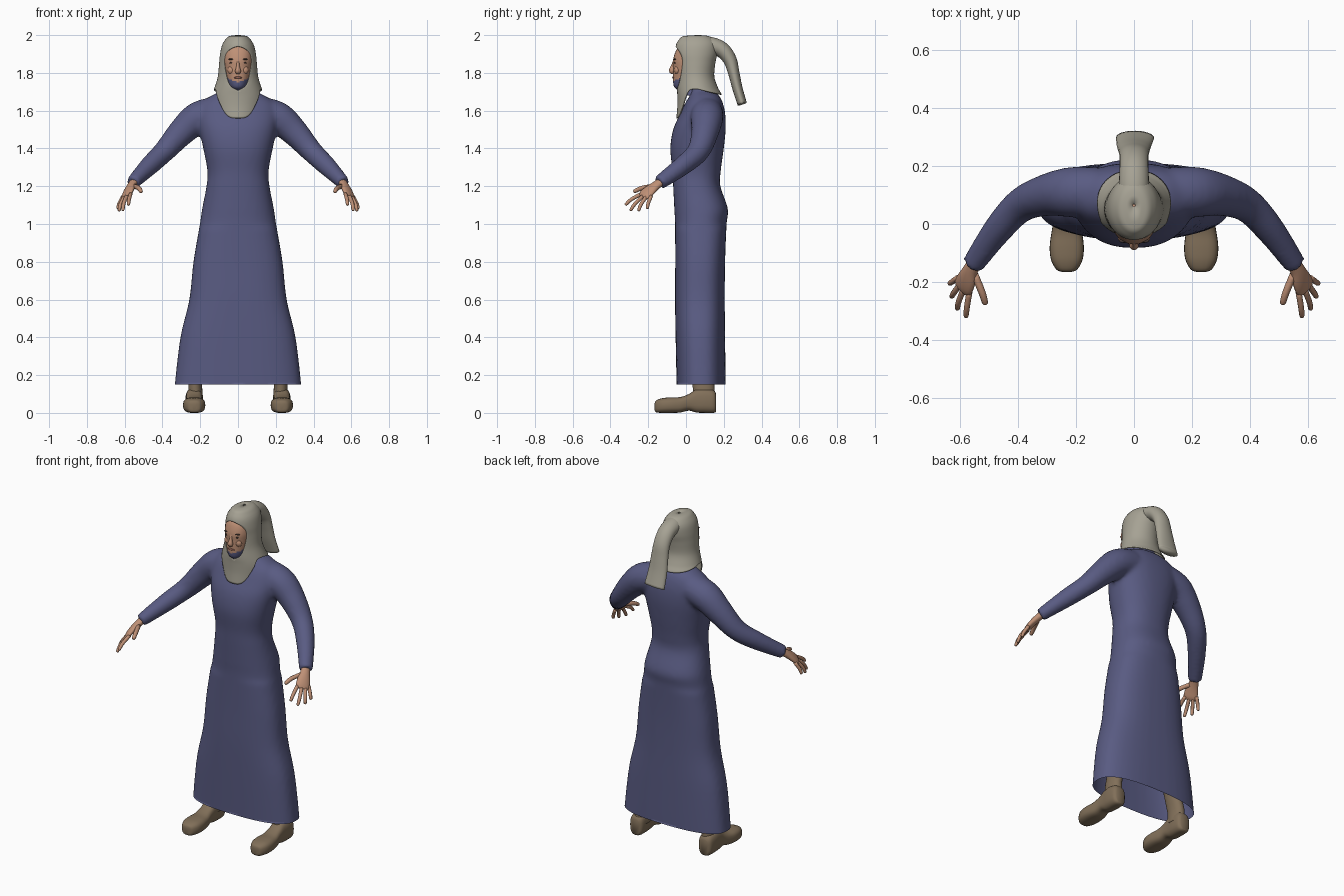
import bpy, bmesh, math
from mathutils import Vector

cube = bpy.data.objects.get("Cube")
if cube:
    bpy.data.objects.remove(cube, do_unlink=True)


def material(name, rgb):
    m = bpy.data.materials.new(name)
    m.use_nodes = True
    m.diffuse_color = (*rgb, 1)
    m.node_tree.nodes["Principled BSDF"].inputs["Base Color"].default_value = (*rgb, 1)
    return m


BLUE = material("blue cloth", (0.10, 0.105, 0.225))
GREY = material("grey cloth", (0.38, 0.36, 0.295))
SKIN = material("skin", (0.52, 0.28, 0.18))
BROWN = material("brown leather", (0.22, 0.16, 0.10))
DARK = material("dark brown", (0.06, 0.04, 0.035))
LIP = material("lip", (0.30, 0.13, 0.10))


def spline(rows, k=5):
    """Smooth a list of equal-length tuples with a Catmull-Rom curve."""
    out = []
    for i in range(len(rows) - 1):
        a, b, c, d = (rows[min(max(j, 0), len(rows) - 1)] for j in range(i - 1, i + 3))
        for s in range(k):
            t = s / k
            out.append(tuple(
                q + t / 2 * (r - p + t * (2 * p - 5 * q + 4 * r - w + t * (3 * (q - r) + w - p)))
                for p, q, r, w in zip(a, b, c, d)))
    return out + [rows[-1]]


def loft(name, rings, mat, closed=True):
    """Skin a stack of rings; closed lofts wrap round and get end caps."""
    bm = bmesh.new()
    grid = [[bm.verts.new(p) for p in ring] for ring in rings]
    n = len(grid[0])
    for a, b in zip(grid, grid[1:]):
        for i in range(n if closed else n - 1):
            j = (i + 1) % n
            bm.faces.new((a[i], a[j], b[j], b[i]))
    if closed:
        bm.faces.new(grid[0])
        bm.faces.new(grid[-1])
    bmesh.ops.remove_doubles(bm, verts=bm.verts, dist=0.0002)
    bmesh.ops.recalc_face_normals(bm, faces=bm.faces)
    me = bpy.data.meshes.new(name)
    bm.to_mesh(me)
    bm.free()
    me.materials.append(mat)
    ob = bpy.data.objects.new(name, me)
    bpy.context.collection.objects.link(ob)
    me.shade_smooth()
    return ob


def power(v, p):
    return math.copysign(abs(v) ** (2 / p), v)


def section(z, rx, yf, yb, n=40, p=2.3):
    """Horizontal rounded section from front yf to back yb."""
    c, r = (yf + yb) / 2, (yb - yf) / 2
    angles = [2 * math.pi * i / n for i in range(n)]
    return [(rx * power(math.sin(a), p), c - r * power(math.cos(a), p), z) for a in angles]


def tube(name, path, mat, ref, n=16, k=4, side=1):
    """Elliptical tube along (x, y, z, radius along ref, other radius)."""
    rows = spline(path, k)
    pts = [Vector(r[:3]) for r in rows]
    rings = []
    for i, (p, row) in enumerate(zip(pts, rows)):
        t = (pts[min(i + 1, len(pts) - 1)] - pts[max(i - 1, 0)]).normalized()
        u = Vector(ref)
        u = (u - t * u.dot(t)).normalized()
        v = t.cross(u)
        ring = []
        for j in range(n):
            a = 2 * math.pi * j / n
            q = p + u * row[3] * math.cos(a) + v * row[4] * math.sin(a)
            ring.append((q.x * side, q.y, q.z))
        rings.append(ring)
    return loft(name, rings, mat)


def ball(name, loc, scale, mat):
    bpy.ops.mesh.primitive_uv_sphere_add(segments=16, ring_count=10, radius=1, location=loc)
    ob = bpy.context.object
    ob.name, ob.scale = name, scale
    ob.data.materials.append(mat)
    ob.data.shade_smooth()


# Robe: body and sleeves fused into one skin, open at the hem
body = [(.08, .338, -.05, .21), (.15, .335, -.05, .21), (.4, .305, -.055, .207),
        (.6, .258, -.058, .205), (.8, .236, -.057, .207), (1.0, .202, -.058, .215),
        (1.08, .19, -.062, .222), (1.2, .167, -.068, .182), (1.28, .162, -.072, .184),
        (1.4, .184, -.083, .2), (1.5, .205, -.068, .21), (1.58, .215, -.033, .208),
        (1.64, .195, -.004, .195), (1.68, .14, .02, .175), (1.71, .08, .03, .14),
        (1.75, .058, .035, .125)]
robe = loft("robe", [section(*r, p=2.6 if r[0] < 1 else 2.3) for r in spline(body)], BLUE)
arm = [(.12, .11, 1.59, .085, .085), (.215, .11, 1.56, .087, .085), (.3, .1, 1.485, .073, .073),
       (.39, .065, 1.385, .06, .058), (.47, -.02, 1.307, .051, .051), (.558, -.142, 1.218, .04, .036)]
sleeves = [tube("sleeve", arm, BLUE, (0, 1, 0), 24, 5, s) for s in (1, -1)]
bpy.ops.object.select_all(action="DESELECT")
for ob in sleeves + [robe]:
    ob.select_set(True)
bpy.context.view_layer.objects.active = robe
bpy.ops.object.join()
mod = robe.modifiers.new("fuse", "REMESH")
mod.mode, mod.voxel_size = "VOXEL", 0.012
bpy.ops.object.modifier_apply(modifier="fuse")
mod = robe.modifiers.new("soften", "SMOOTH")
mod.factor, mod.iterations = 0.5, 6
bpy.ops.object.modifier_apply(modifier="soften")
bm = bmesh.new()
bm.from_mesh(robe.data)
bmesh.ops.bisect_plane(bm, geom=bm.verts[:] + bm.edges[:] + bm.faces[:],
                       plane_co=(0, 0, .15), plane_no=(0, 0, -1), clear_outer=True)
bm.to_mesh(robe.data)
bm.free()
robe.data.shade_smooth()

# Head, with a dark blue beard along the jaw
skull = [(1.68, .04, -.005, .09), (1.71, .034, -.045, .09), (1.725, .046, -.062, .09),
         (1.75, .056, -.068, .095), (1.79, .065, -.068, .1), (1.83, .072, -.068, .1),
         (1.87, .076, -.068, .1), (1.92, .074, -.052, .1), (1.95, .055, -.025, .08)]
head = loft("head", [section(*r, n=48, p=2.2) for r in spline(skull)], SKIN)
head.data.materials.append(BLUE)
for f in head.data.polygons:
    if f.center.z < 1.748 + 0.45 * abs(f.center.x):
        f.material_index = 1
tube("nose", [(0, -.06, 1.865, .007, .008), (0, -.068, 1.835, .009, .012),
              (0, -.075, 1.81, .016, .015), (0, -.068, 1.797, .011, .006)], SKIN, (1, 0, 0), 12)
ball("lips", (0, -.066, 1.775), (.022, .007, .006), LIP)
for s, label in ((1, "left"), (-1, "right")):
    ball(label + "_eye", (s * .032, -.058, 1.853), (.013, .006, .005), DARK)
    ball(label + "_brow", (s * .034, -.058, 1.872), (.019, .007, .004), DARK)
    ball(label + "_cheek", (s * .036, -.047, 1.815), (.02, .016, .022), SKIN)

# Hood: shell with a face opening, a bib in front and a flared back
shape = spline([(2.0, .005, .06, .07), (1.995, .045, -.012, .12), (1.975, .068, -.038, .15),
                (1.945, .085, -.054, .165), (1.9, .095, -.058, .165), (1.85, .1, -.05, .155),
                (1.78, .107, -.046, .15), (1.72, .125, -.048, .17), (1.68, .14, -.046, .19),
                (1.62, .135, -.046, .19), (1.55, .12, -.052, .19)])


def hood_size(z):
    for a, b in zip(shape, shape[1:]):
        if a[0] >= z >= b[0]:
            t = (a[0] - z) / (a[0] - b[0])
            return [p + t * (q - p) for p, q in zip(a[1:], b[1:])]
    return shape[-1][1:]


def hem(a):
    front = math.pi - abs(math.pi - a)
    return 1.715 - .155 * math.exp(-(front / .85) ** 4) - .03 * max(0, -math.cos(front))


rings, ROWS, COLS = [], 56, 56
for i in range(ROWS + 1):
    t = (i / ROWS) ** 1.3
    zf = 2 - t * (2 - hem(0))
    gap = max(0, 1 - ((zf - 1.826) / .112) ** 2) ** .42 * .074
    start = math.asin(min(1, gap / hood_size(zf)[0]))
    ring = []
    for j in range(COLS + 1):
        a = start + (2 * math.pi - 2 * start) * j / COLS
        z = 2 - t * (2 - hem(a))
        rx, yf, yb = hood_size(z)
        ring.append((rx * math.sin(a), (yf + yb) / 2 - (yb - yf) / 2 * math.cos(a), z))
    rings.append(ring)
hood = loft("hood", rings, GREY, closed=False)
mod = hood.modifiers.new("thickness", "SOLIDIFY")
mod.thickness = 0.005

# Hood tail hanging behind
tube("hood_tail", [(0, .07, 1.945, .05, .045), (0, .13, 1.945, .052, .045), (0, .19, 1.922, .05, .042),
                   (0, .232, 1.87, .05, .036), (0, .253, 1.8, .054, .03), (0, .272, 1.72, .06, .027),
                   (.004, .298, 1.635, .066, .025)], GREY, (1, 0, 0), 24, 5)

# Hands: flat palm and five tapering fingers
fingers = {
    "index": ((.568, -.235, 1.16), (.577, -.29, 1.13), (.58, -.322, 1.10)),
    "middle": ((.588, -.225, 1.15), (.605, -.268, 1.11), (.61, -.295, 1.07)),
    "ring": ((.6, -.208, 1.147), (.622, -.238, 1.105), (.63, -.252, 1.068)),
    "little": ((.607, -.185, 1.148), (.628, -.2, 1.11), (.637, -.206, 1.08)),
    "thumb": ((.55, -.175, 1.2), (.525, -.235, 1.19), (.512, -.278, 1.17)),
}
for s, label in ((1, "left"), (-1, "right")):
    tube(label + "_palm", [(.535, -.11, 1.24, .026, .022), (.562, -.155, 1.207, .027, .02),
                           (.577, -.19, 1.18, .037, .018), (.588, -.215, 1.156, .04, .015),
                           (.594, -.228, 1.143, .032, .009)], SKIN, (-.04, -.06, .01), 16, 4, s)
    for name, (base, mid, tip) in fingers.items():
        r = .013 if name == "thumb" else .0105
        last = [m + (t - m) * .85 for m, t in zip(mid, tip)]
        tube(f"{label}_{name}_finger", [(*base, r, r), (*mid, r * .95, r * .95), (*last, r * .8, r * .8),
                                        (*tip, .003, .003)], SKIN, (1, 0, 0), 10, 3, s)

# Boots: foot lofted from toe to heel, shaft rising under the robe
foot = [(-.166, .012, .015, .05), (-.158, .035, .003, .066), (-.125, .054, 0, .078),
        (-.08, .059, 0, .082), (-.03, .053, .002, .084), (.015, .045, .012, .1),
        (.055, .044, .002, .125), (.1, .046, 0, .13), (.145, .042, 0, .12), (.16, .028, .006, .1)]
shaft = [(.07, .042, .04, .155), (.15, .036, .035, .15), (.3, .04, .03, .14), (.5, .05, .02, .14)]
for s, label in ((1, "left"), (-1, "right")):
    rings = []
    for y, w, lo, hi in spline(foot, 4):
        rings.append([(s * .232 + x, y, (lo + hi) / 2 + v) for x, v, _ in
                      section(0, w, -(hi - lo) / 2, (hi - lo) / 2, 24, 2.8)])
    loft(label + "_boot_foot", rings, BROWN)
    loft(label + "_boot_shaft",
         [[(x + s * (.226 - .2 * max(0, z - .15)), y, z) for x, y, z in section(*r, n=24, p=2.1)]
          for r in spline(shaft, 4)], BROWN)
